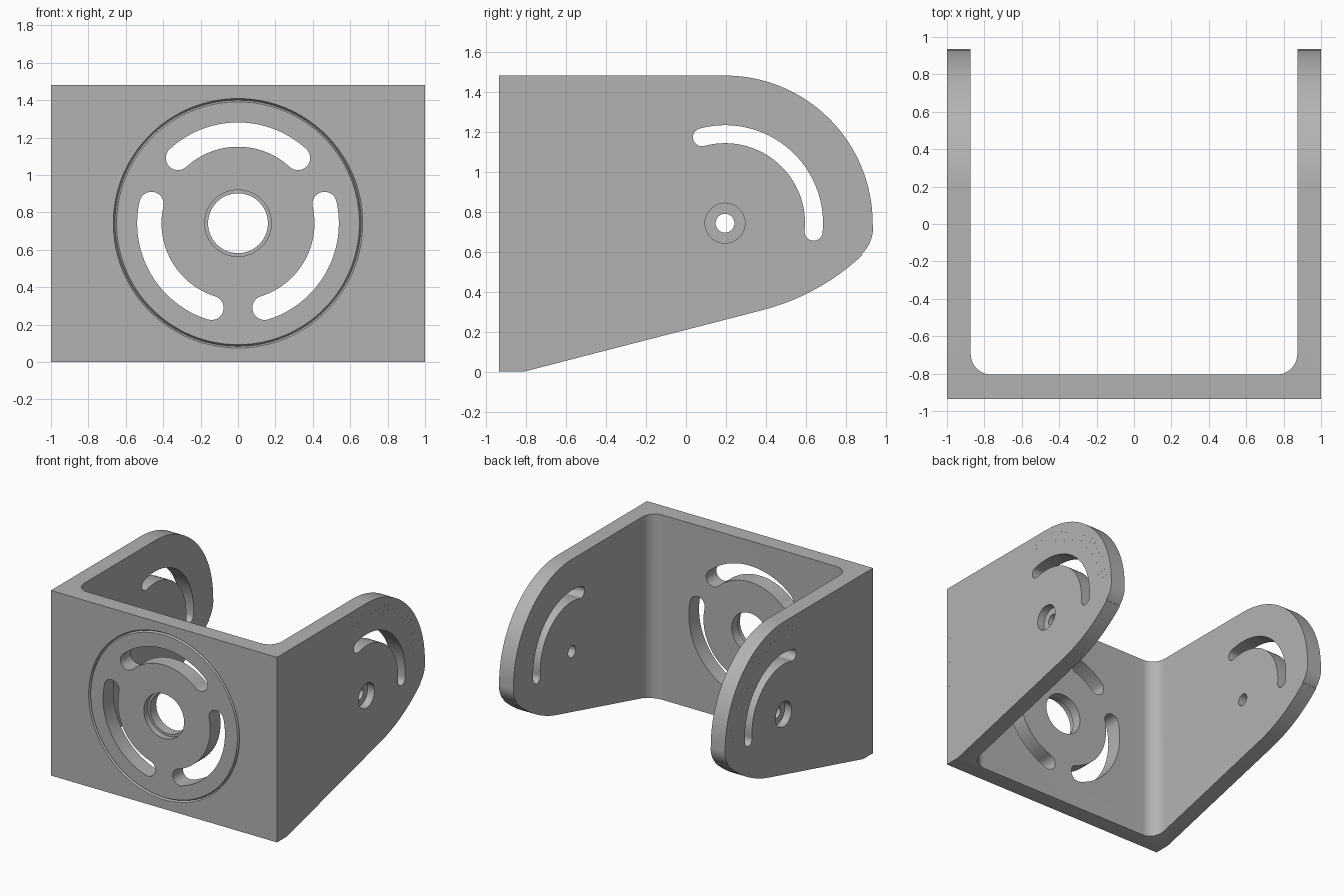
import bpy, bmesh
from math import sin, cos, pi, radians
from mathutils import Vector, Matrix

scene = bpy.context.scene
cube = bpy.data.objects.get("Cube")
if cube:
    bpy.data.objects.remove(cube, do_unlink=True)

grey = bpy.data.materials.new("machined grey")
grey.use_nodes = True
COLOUR = (0.45, 0.45, 0.45, 1)
grey.diffuse_color = COLOUR
grey.node_tree.nodes["Principled BSDF"].inputs["Base Color"].default_value = COLOUR

MID_Z = 0.742            # height of all hole centres
PIVOT = (0.195, MID_Z)   # side pivot, as y and z
FRONT, BACK = -0.935, 0.935
TOP = 1.48

# Each frame maps profile coordinates (u, v) and extrusion depth to space
FRAMES = {
    "x": lambda u, v, d: (d, u, v),
    "y": lambda u, v, d: (u, d, v),
    "z": lambda u, v, d: (u, v, d),
}


def arc(centre, r, start, end, n=32):
    """Points on an arc, angles in degrees."""
    angles = [radians(start + (end - start) * i / n) for i in range(n + 1)]
    return [(centre[0] + r * cos(a), centre[1] + r * sin(a)) for a in angles]


def circle(centre, r, n=64):
    return arc(centre, r, 0, 360, n)[:-1]


def curved_slot(centre, r, half, start, end):
    """Outline of an arc-shaped slot with round ends."""
    ends = [(centre[0] + r * cos(radians(a)), centre[1] + r * sin(radians(a)))
            for a in (start, end)]
    return (arc(centre, r + half, start, end, 40)
            + arc(ends[1], half, end, end + 180, 16)[1:]
            + arc(centre, r - half, end, start, 40)[1:]
            + arc(ends[0], half, start + 180, start + 360, 16)[1:-1])


def finish(name, bm):
    bmesh.ops.recalc_face_normals(bm, faces=bm.faces)
    mesh = bpy.data.meshes.new(name)
    bm.to_mesh(mesh)
    bm.free()
    mesh.materials.append(grey)
    obj = bpy.data.objects.new(name, mesh)
    scene.collection.objects.link(obj)
    return obj


def prism(name, outline, axis, low, high):
    """Extrude a closed outline along an axis."""
    bm = bmesh.new()
    place = FRAMES[axis]
    a = [bm.verts.new(place(u, v, low)) for u, v in outline]
    b = [bm.verts.new(place(u, v, high)) for u, v in outline]
    bm.faces.new(a)
    bm.faces.new(b)
    for i in range(len(a)):
        j = (i + 1) % len(a)
        bm.faces.new((a[i], a[j], b[j], b[i]))
    return finish(name, bm)


def combine(obj, cutter, operation="DIFFERENCE"):
    """Apply a boolean and discard the cutter."""
    cutter.hide_render = True
    mod = obj.modifiers.new("cut", "BOOLEAN")
    mod.operation, mod.object, mod.solver = operation, cutter, "EXACT"
    bpy.context.view_layer.objects.active = obj
    bpy.ops.object.modifier_apply(modifier=mod.name)
    bpy.data.objects.remove(cutter, do_unlink=True)


# U-shaped channel with rounded inner corners
WALL, PLATE, FILLET = 0.873, -0.805, 0.11
inner = arc((WALL - FILLET, PLATE + FILLET), FILLET, 0, -90, 16)
channel = ([(-1, FRONT), (1, FRONT), (1, BACK), (WALL, BACK)] + inner
           + [(-x, y) for x, y in reversed(inner)] + [(-WALL, BACK), (-1, BACK)])
bracket = prism("bracket", channel, "z", 0, TOP)

# Trim both arms to the rounded side profile
profile = ([(FRONT - 0.1, TOP + 0.1), (FRONT - 0.1, 0), (-0.81, 0)]
           + arc((0.09, 1.43), 1.16, -75, -47, 20)
           + arc((0.752, 0.72), 0.183, -47, 0, 16)
           + arc(PIVOT, 0.738, 0, 90, 48)
           + [(PIVOT[0], TOP + 0.1)])
combine(bracket, prism("side_trim", profile, "x", -1.2, 1.2), "INTERSECT")

# Front plate: three slots, stepped bore and ring groove
centre = (0, MID_Z)
for middle in (90, 210, 330):
    outline = curved_slot(centre, 0.474, 0.065, middle - 42.6, middle + 42.6)
    combine(bracket, prism("front_slot", outline, "y", -1.1, -0.7))
combine(bracket, prism("front_bore", circle(centre, 0.16), "y", -1.1, -0.7))
combine(bracket, prism("front_counterbore", circle(centre, 0.178), "y", -1.1, FRONT + 0.05))

bm = bmesh.new()
section = [(0.667, -0.96), (0.667, FRONT), (0.658, FRONT + 0.014),
           (0.649, FRONT), (0.649, -0.96)]
steps = 128
rings = [[bm.verts.new((r * cos(2 * pi * i / steps), y, MID_Z + r * sin(2 * pi * i / steps)))
          for r, y in section] for i in range(steps)]
for i in range(steps):
    a, b = rings[i], rings[(i + 1) % steps]
    for j in range(len(section)):
        k = (j + 1) % len(section)
        bm.faces.new((a[j], a[k], b[k], b[j]))
combine(bracket, finish("ring_groove", bm))

# Arms: curved slot, pivot hole and outer counterbore on each side
combine(bracket, prism("arm_slots", curved_slot(PIVOT, 0.445, 0.045, -5.5, 105), "x", -1.2, 1.2))
combine(bracket, prism("pivot_holes", circle(PIVOT, 0.047, 40), "x", -1.2, 1.2))
for side in (-1, 1):
    low, high = sorted((side * 0.94, side * 1.2))
    combine(bracket, prism("pivot_counterbore", circle(PIVOT, 0.1, 48), "x", low, high))

bpy.ops.object.select_all(action="DESELECT")
bracket.select_set(True)
bpy.context.view_layer.objects.active = bracket
bpy.ops.object.shade_smooth_by_angle(angle=radians(30))

# Fine graduation marks on the outer arm faces
for side, label in ((-1, "right"), (1, "left")):
    bm = bmesh.new()

    def mark(y, z, length, angle):
        turn = Matrix.Translation((side * 0.9998, y, z)) @ Matrix.Rotation(angle, 4, "X")
        size = Matrix.Diagonal((0.001, length, 0.003, 1))
        bmesh.ops.create_cube(bm, size=1, matrix=turn @ size)

    for i in range(23):
        a = radians(-5 + 5 * i)
        length = 0.1 if i % 2 else 0.06
        r = 0.69 - length / 2
        mark(PIVOT[0] + r * cos(a), PIVOT[1] + r * sin(a), length, a)
    for i in range(7):
        mark(-0.9, 0.55 + 0.1 * i, 0.03, 0)
    finish(label + "_graduations", bm)
